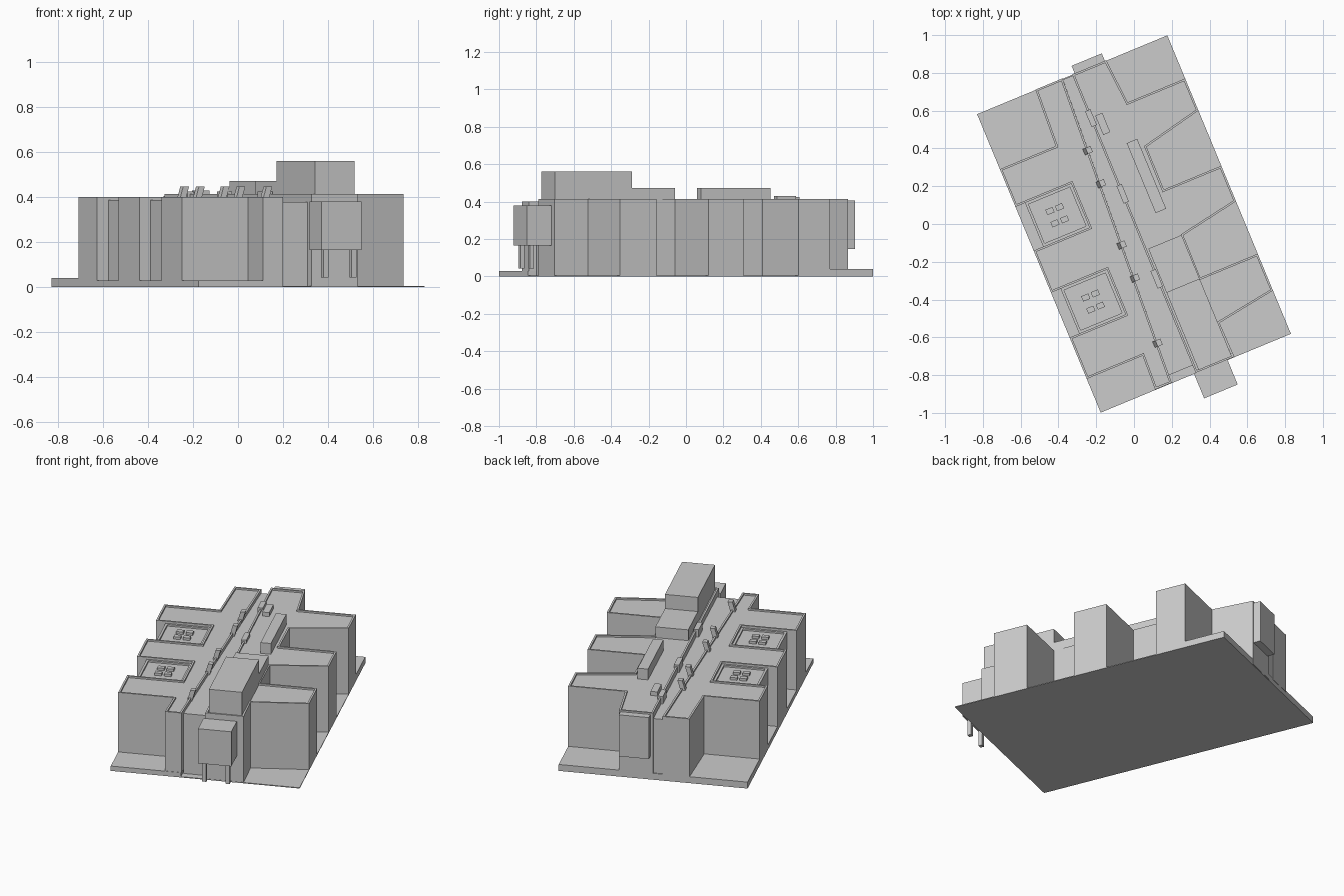
import bpy, bmesh, math
from mathutils import Matrix, Vector

if "Cube" in bpy.data.objects:
    bpy.data.objects.remove(bpy.data.objects["Cube"])

# Whole site is turned 22.5 degrees about z; parts are laid out in local u, v
TURN = Matrix.Rotation(math.radians(22.5), 4, 'Z')


def prism(name, outline, z0, z1, rim=0.0, drop=0.01):
    """Extruded outline, optionally with a parapet round a sunken roof."""
    bm = bmesh.new()
    face = bm.faces.new([bm.verts.new((u, v, z0)) for u, v in outline])
    face.normal_update()
    if face.normal.z < 0:
        face.normal_flip()
    ext = bmesh.ops.extrude_face_region(bm, geom=[face], use_keep_orig=True)
    top = [f for f in ext['geom'] if isinstance(f, bmesh.types.BMFace)][0]
    for vert in top.verts:
        vert.co.z = z1
    bmesh.ops.recalc_face_normals(bm, faces=bm.faces[:])
    if rim:
        bmesh.ops.inset_region(bm, faces=[top], thickness=rim, use_even_offset=True)
        inner = bmesh.ops.extrude_face_region(bm, geom=[top])
        roof = [g for g in inner['geom'] if isinstance(g, bmesh.types.BMVert)]
        if top.is_valid:
            bm.faces.remove(top)
        for vert in roof:
            vert.co.z -= drop
        bmesh.ops.recalc_face_normals(bm, faces=bm.faces[:])
    bm.transform(TURN)
    mesh = bpy.data.meshes.new(name)
    bm.to_mesh(mesh)
    bm.free()
    obj = bpy.data.objects.new(name, mesh)
    bpy.context.collection.objects.link(obj)
    return obj


def box(name, u0, u1, v0, v1, z0, z1, rim=0.0):
    return prism(name, [(u0, v0), (u1, v0), (u1, v1), (u0, v1)], z0, z1, rim)


# Stepped ground slab
box("ground_left", -.545, -.14, -.855, .53, 0, .03)
prism("ground_right", [(-.14, -.855), (.545, -.855), (.545, .6), (0, .6),
                       (0, .53), (-.14, .53)], 0, .005)
prism("ground_back", [(-.545, .53), (0, .53), (0, .6), (.545, .6),
                      (.545, .855), (-.545, .855)], 0, .04)

# Left block: tapering spine with three wings
left = [(-.137, -.853), (-.055, .857), (-.21, .857)]
for v0, v1 in [(.324, .54), (-.168, .073), (-.662, -.425)]:
    left += [(-.225, v1), (-.545, v1), (-.545, v0), (-.225, v0)]
left.append((-.232, -.853))
prism("left_block", left, .03, .40, .011)

# Lower infills between the left wings, with roof panels
for i, (v0, v1) in enumerate([(.073, .324), (-.425, -.168)]):
    box(f"left_infill_{i}", -.49, -.225, v0, v1, .03, .387, .014)
    vm = (v0 + v1) / 2
    for a in (-.385, -.33):
        for b in (-.035, .035):
            box("roof_panel", a - .02, a + .02, vm + b - .015, vm + b + .015,
                .377, .392)

# Right block: straight spine with three slant-sided wings
right = [(0, .857), (0, -.853), (.222, -.853)]
for inner0, outer0, v1 in [(-.657, -.607, -.396), (-.155, -.096, .108),
                           (.352, .424, .608)]:
    right += [(.218, inner0), (.545, outer0), (.545, v1), (.216, v1)]
right.append((.196, .857))
prism("right_block", right, .005, .415, .011)

# Glazed corridor wedge between both blocks
prism("corridor", [(-.135, -.81), (0, -.81), (0, .85), (-.055, .85)], .005, .378)

# Rooftop plant rooms
box("plant_room_high", .02, .21, -.845, -.40, .40, .56)
box("plant_room_low", .02, .21, -.40, -.15, .40, .472)
box("roof_ridge", .128, .188, .01, .41, .40, .472)

# Small roof units
for u, v, w, d, z in [(.05, .553, .04, .11, .43), (.004, .605, .03, .09, .425),
                      (.006, .171, .03, .10, .425), (0, -.314, .03, .10, .425)]:
    box("roof_unit", u - w / 2, u + w / 2, v - d / 2, v + d / 2, .378, z)

# Leaning vents along the corridor
for x, y in [(-.255, .385), (-.185, .21), (-.075, -.115), (-.005, -.29), (.115, -.635)]:
    c = TURN.inverted() @ Vector((x, y, 0))
    vent = box("leaning_vent", c.x - .014, c.x + .014, c.y - .017, c.y + .017, .38, .448)
    for vert in vent.data.vertices:
        if vert.co.z > .42:
            vert.co.x += .018
            vert.co.y += .007

# Raised front entrance box on posts, and rear projecting bay
box("entrance_box", -.01, .182, -.995, -.853, .165, .38)
for u in (.02, .155):
    box("entrance_post", u - .012, u + .012, -.972, -.948, .043, .165)
box("rear_bay", .015, .188, .857, .9, .147, .405)
